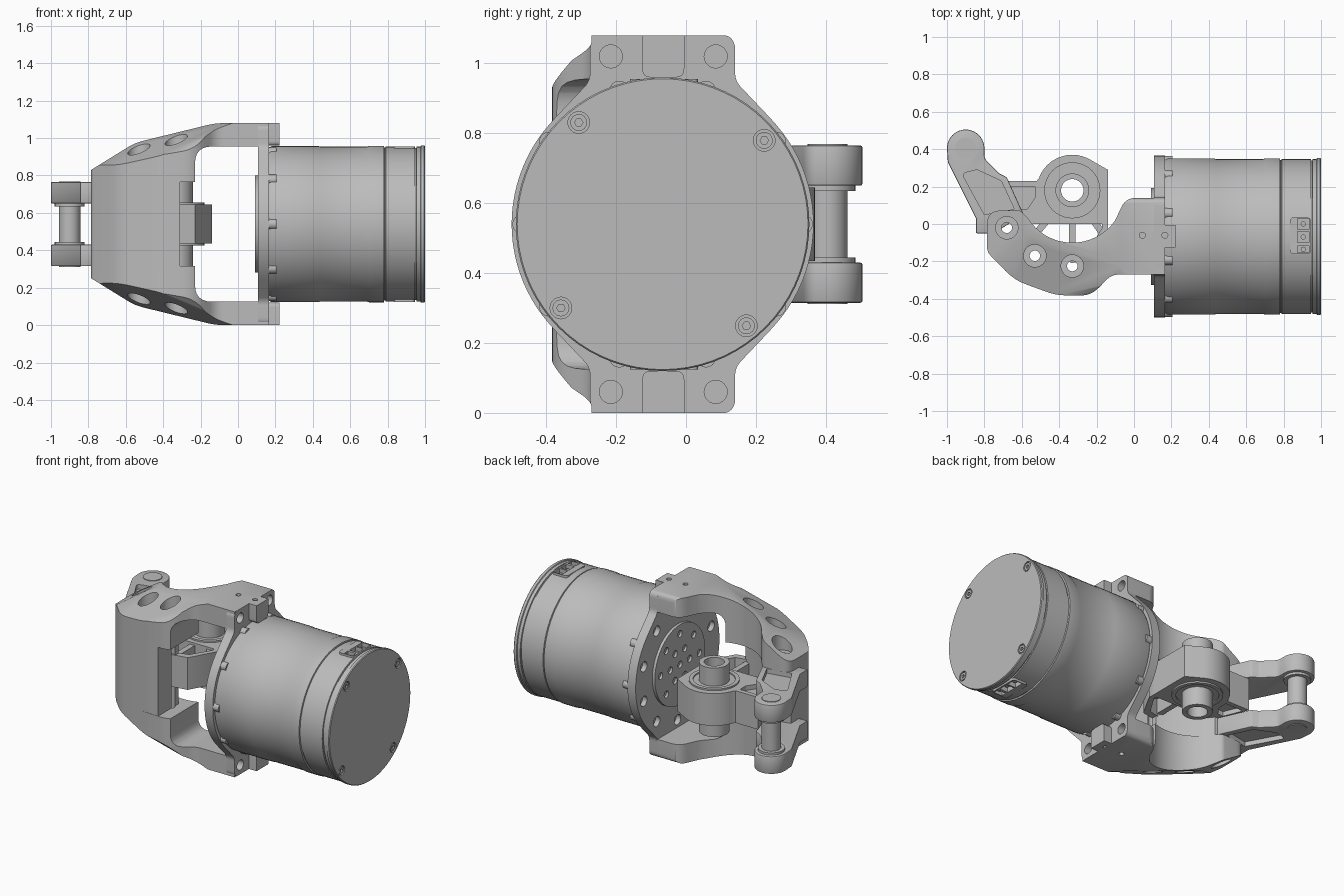
import bpy, bmesh, math
from mathutils import Vector

default = bpy.data.objects.get("Cube")
if default:
    bpy.data.objects.remove(default, do_unlink=True)

MID_HEIGHT = 0.54      # every part is built symmetrically about this height
MOTOR_Y = -0.067       # motor axis
BEARING = (-0.33, 0.18)
parts = []

metal = bpy.data.materials.new("light_grey_metal")
metal.use_nodes = True
metal.diffuse_color = (0.5, 0.5, 0.5, 1)
metal.node_tree.nodes["Principled BSDF"].inputs["Base Color"].default_value = (0.5, 0.5, 0.5, 1)


def finish(name, bm):
    bmesh.ops.recalc_face_normals(bm, faces=bm.faces)
    mesh = bpy.data.meshes.new(name)
    bm.to_mesh(mesh)
    bm.free()
    mesh.materials.append(metal)
    obj = bpy.data.objects.new(name, mesh)
    obj.location.z = MID_HEIGHT
    bpy.context.collection.objects.link(obj)
    parts.append(obj)
    return obj


def arc(center, radius, start, end, steps=16):
    angles = [math.radians(start + (end - start) * i / steps) for i in range(steps + 1)]
    return [(center[0] + radius * math.cos(a), center[1] + radius * math.sin(a)) for a in angles]


def rounded(points, steps=6):
    """Soften each corner that carries a third value, its radius."""
    result = []
    for i, point in enumerate(points):
        corner = Vector(point[:2])
        if len(point) == 2:
            result.append(corner)
            continue
        before = Vector(points[i - 1][:2]) - corner
        after = Vector(points[(i + 1) % len(points)][:2]) - corner
        reach = point[2] / math.tan(before.angle(after) / 2)
        reach = min(reach, 0.48 * before.length, 0.48 * after.length)
        a, b = corner + before.normalized() * reach, corner + after.normalized() * reach
        for k in range(steps + 1):
            t = k / steps
            result.append(a * (1 - t) ** 2 + corner * 2 * t * (1 - t) + b * t ** 2)
    return result


def prism(name, axis, points, low, high):
    place = {"x": lambda u, v, w: (w, u, v),
             "y": lambda u, v, w: (u, w, v),
             "z": lambda u, v, w: (u, v, w)}[axis]
    bm = bmesh.new()
    rings = [[bm.verts.new(place(p[0], p[1], w)) for p in points] for w in (low, high)]
    for ring in rings:
        bm.faces.new(ring)
    for i in range(len(points)):
        bm.faces.new((rings[0][i - 1], rings[0][i], rings[1][i], rings[1][i - 1]))
    return finish(name, bm)


def cylinder(name, axis, center, radius, low, high, sides=32):
    return prism(name, axis, arc(center, radius, 0, 360, sides)[:-1], low, high)


def apply(obj, modifier):
    bpy.context.view_layer.objects.active = obj
    bpy.ops.object.modifier_apply(modifier=modifier.name)


def boolean(targets, tools, operation="DIFFERENCE"):
    for obj in targets:
        for tool in tools:
            mod = obj.modifiers.new("boolean", "BOOLEAN")
            mod.operation, mod.solver, mod.object = operation, "EXACT", tool
            apply(obj, mod)
    for tool in tools:
        parts.remove(tool)
        bpy.data.objects.remove(tool, do_unlink=True)


def slice_off(obj, point, normal):
    """Cut away everything on the outer side of a plane and cap the cut."""
    bm = bmesh.new()
    bm.from_mesh(obj.data)
    bmesh.ops.bisect_plane(bm, geom=bm.verts[:] + bm.edges[:] + bm.faces[:],
                           plane_co=point, plane_no=normal, clear_outer=True)
    bmesh.ops.holes_fill(bm, edges=[e for e in bm.edges if e.is_boundary])
    bmesh.ops.recalc_face_normals(bm, faces=bm.faces)
    bm.to_mesh(obj.data)
    bm.free()


def mirror(obj):
    mod = obj.modifiers.new("mirror", "MIRROR")
    mod.use_axis = (False, False, True)
    mod.use_mirror_merge = False
    apply(obj, mod)


def bevel(obj, width):
    mod = obj.modifiers.new("bevel", "BEVEL")
    mod.width, mod.segments, mod.angle_limit = width, 2, math.radians(50)
    apply(obj, mod)


def around(radius, count, offset=0):
    return arc((MOTOR_Y, 0), radius, offset, offset + 360, count)[:-1]


# Motor housing, turned around its axis
profile = [(0.165, 0.41), (0.18, 0.417), (0.43, 0.417), (0.44, 0.414), (0.69, 0.414), (0.7, 0.418),
           (0.78, 0.418), (0.782, 0.409), (0.788, 0.409), (0.79, 0.414), (0.945, 0.414),
           (0.947, 0.407), (0.953, 0.407), (0.955, 0.414), (0.975, 0.414), (0.978, 0.42),
           (0.995, 0.42), (1.0, 0.416)]
bm = bmesh.new()
rings = [[bm.verts.new((x, y, z)) for y, z in around(r, 72)] for x, r in profile]
for a, b in zip(rings, rings[1:]):
    for i in range(len(a)):
        bm.faces.new((a[i - 1], a[i], b[i], b[i - 1]))
bm.faces.new(rings[0])
bm.faces.new(rings[-1])
motor = finish("motor_housing", bm)

# Connector panels above and below the motor
panel = prism("connector_panel", "z", rounded([(0.835, -0.16, 0.02), (0.945, -0.16, 0.02),
              (0.945, 0.035, 0.02), (0.835, 0.035, 0.02)]), 0.38, 0.416)
mirror(panel)
sockets = []
for y, half in ((0, 0.03), (-0.07, 0.03), (-0.135, 0.018)):
    for low in (-0.5, 0.37):
        sockets.append(prism("socket", "z", [(0.875, y - half), (0.935, y - half),
                                             (0.935, y + half), (0.875, y + half)], low, low + 0.13))
    mirror(cylinder("connector_pin", "z", (0.905, y), 0.014, 0.36, 0.4, 12))
boolean([motor, panel], sockets)

# End cap screws in counterbores
seats = around(0.377, 4, 39.5)
boolean([motor], [cylinder("seat", "x", c, 0.031, 0.988, 1.1) for c in seats])
for c in seats:
    screw = cylinder("cap_screw", "x", c, 0.024, 0.98, 0.998, 24)
    boolean([screw], [cylinder("hex", "x", c, 0.012, 0.988, 1.1, 6)])

# Mounting flange with four ears
side = rounded([(0.1, 0.54), (0.2075, 0.54, 0.04), (0.2075, 0.41, 0.06), (0.306, 0.306)])
right = [(MOTOR_Y + u, v) for u, v in side]
upper_left = [(MOTOR_Y - u, v) for u, v in reversed(side)]
outline = (right + arc((MOTOR_Y, 0), 0.432, 45, -45, 24)[1:-1] + [(u, -v) for u, v in reversed(right)]
           + [(u, -v) for u, v in reversed(upper_left)]
           + arc((MOTOR_Y, 0), 0.432, 225, 135, 24)[1:-1] + upper_left)
flange = prism("mounting_flange", "x", outline, 0.108, 0.167)
boolean([flange], [cylinder("hole", "x", c, 0.033, 0.05, 0.14, 20) for c in around(0.365, 10, 18)])
for c in around(0.402, 10):
    cylinder("flange_bolt", "x", c, 0.028, 0.16, 0.205, 16)

# Output hub with bolt circles
hub = cylinder("output_hub", "x", (MOTOR_Y, 0), 0.26, 0.09, 0.12, 64)
boolean([hub], [cylinder("hole", "x", c, 0.022, 0.05, 0.105, 16)
                for c in around(0.2, 8) + around(0.1, 6) + [(MOTOR_Y, 0)]])

# Bracket arms: plan outline, sloped at the front, trimmed by a side and an end profile
front_edge = [(-0.785, -0.15, 0.06), (-0.64, -0.3, 0.3), (-0.42, -0.38, 0.3)]
plan = rounded([(0.165, 0.14), (-0.045, 0.14, 0.09), *arc(BEARING, 0.28, -35, -148),
                (-0.61, 0.075, 0.04), (-0.785, 0.07, 0.07), *front_edge,
                (-0.23, -0.385, 0.15), (-0.12, -0.27, 0.1), (0.165, -0.27)])
arm = prism("bracket_arm", "z", plan, 0.15, 0.7)
slice_off(arm, (-0.33, -0.225, 0.45), (-0.35, -0.35, 1))
slice_off(arm, (-0.36, -0.385, 0.375), (-0.2, -0.98, 1))
profile_side = prism("side_trim", "y", rounded([(0.3, 0.415), (-0.23, 0.415, 0.1), (-0.23, 0.225),
                     (-0.9, 0.225), (-0.9, 0.23), (-0.785, 0.29, 0.02), (-0.55, 0.435, 0.3),
                     (-0.12, 0.54, 0.4), (0.3, 0.54)]), -0.6, 0.6)
profile_end = prism("end_trim", "x", rounded([(0.139, 0.1), (0.139, 0.541, 0.04),
                    (-0.6, 0.56), (-0.6, 0.1)]), -1, 1)
boolean([arm], [profile_side, profile_end], "INTERSECT")

# Tabs that lock the bracket onto the motor
tab = prism("bracket_tab", "x", rounded([(-0.125, 0.54), (-0.125, 0.42, 0.025),
            (-0.005, 0.42, 0.025), (-0.005, 0.54)]), 0.1, 0.222)
pin_holes = [cylinder("hole", "z", (x, -0.06), 0.016, 0.5, 0.7, 16) for x in (0.045, 0.165)]
boolean([arm, tab, flange], pin_holes)
boolean([arm, flange], [cylinder("hole", "x", (y, z), 0.033, 0.08, 0.3, 24)
                        for y in (-0.215, 0.085) for z in (-0.48, 0.48)])

# Centre block between the arms
block = prism("centre_block", "z", rounded([*front_edge, (-0.31, -0.38), (-0.31, -0.17),
              (-0.47, -0.1), (-0.58, 0.04), (-0.68, 0.06), (-0.785, 0.04)]), -0.225, 0.225)

# Bolt holes through the arms and the block
bolts = [(-0.68, -0.02), (-0.53, -0.17), (-0.33, -0.225)]
boolean([arm], [cylinder("bore", "z", c, 0.06, 0.29, 0.7) for c in bolts])
boolean([arm, block], [cylinder("hole", "z", c, 0.028, -0.7, 0.7, 24) for c in bolts])
mirror(arm)
mirror(tab)

# Link body with the bearing housing
link = prism("link_body", "z", [*arc(BEARING, 0.19, 62, 160), (-0.52, 0.23), (-0.68, 0.23),
             (-0.6, 0), (-0.14, 0), (-0.14, 0.29)], -0.105, 0.105)
pocket = [(-0.66, 0.2), (-0.53, 0.2), (-0.53, 0.14), (-0.57, 0.08), (-0.61, 0.08)]
bore = cylinder("bore", "z", BEARING, 0.1, -0.3, 0.3)
boolean([link], [prism("pocket", "z", pocket, w, w + 0.1) for w in (-0.175, 0.075)] + [bore])
prism("link_wall", "z", [(-0.14, 0.02), (-0.14, -0.03), (-0.23, -0.19), (-0.34, -0.21), (-0.34, -0.17),
      (-0.25, -0.15), (-0.17, -0.02), (-0.17, 0.02)], -0.105, 0.105)
for angle, length in ((-130, 0.36), (-90, 0.36), (-55, 0.27)):
    a = math.radians(angle)
    along, across = Vector((math.cos(a), math.sin(a))), Vector((-math.sin(a), math.cos(a))) * 0.018
    near, far = Vector(BEARING) + along * 0.16, Vector(BEARING) + along * length
    prism("link_rib", "z", [near - across, far - across, far + across, near + across], -0.09, 0.09)

# Bearing rings and sleeve
for name, outer, inner, half in (("bearing_outer_ring", 0.15, 0.125, 0.115),
                                 ("bearing_inner_ring", 0.13, 0.08, 0.107),
                                 ("bearing_sleeve", 0.09, 0.06, 0.225)):
    ring = cylinder(name, "z", BEARING, outer, -half, half, 40)
    boolean([ring], [cylinder("bore", "z", BEARING, inner, -0.3, 0.3, 40)])

# Clevis arms and pin
PIN = (-0.9, 0.405)
clevis = prism("clevis_arm", "z", rounded([*arc(PIN, 0.1, 0, 180, 20), (-0.995, 0.33, 0.05),
               (-0.845, 0.03), (-0.845, -0.05), (-0.75, -0.05), (-0.59, 0.05), (-0.68, 0.25, 0.03),
               (-0.72, 0.27, 0.03), (-0.8, 0.35, 0.05)]), 0.11, 0.225)
bevel(clevis, 0.006)
boolean([clevis], [prism("pocket", "z", rounded([(-0.92, 0.27, 0.02), (-0.8, 0.05), (-0.64, 0.08),
                   (-0.71, 0.23, 0.02), (-0.84, 0.29, 0.02)]), 0.195, 0.4)])
mirror(clevis)
cylinder("clevis_pin", "z", PIN, 0.057, -0.229, 0.229)
mirror(cylinder("pin_collar", "z", PIN, 0.08, 0.095, 0.115))

# Smooth shading with crisp edges
bpy.ops.object.select_all(action="DESELECT")
for obj in parts:
    obj.select_set(True)
bpy.context.view_layer.objects.active = motor
bpy.ops.object.shade_smooth_by_angle(angle=math.radians(30))
